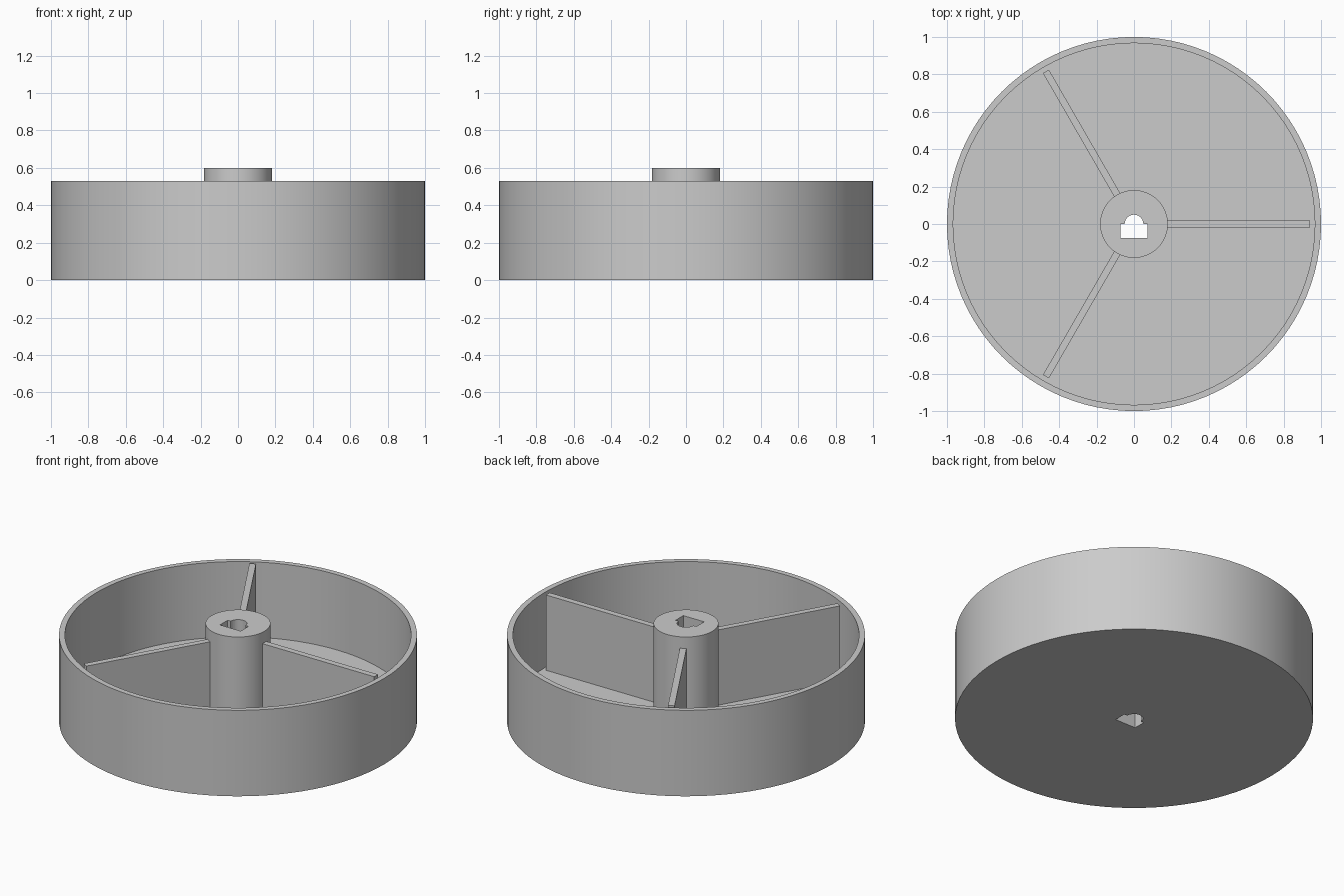
import bpy
import bmesh
from math import cos, sin, pi, radians
from mathutils import Matrix, Vector

WALL_TOP, FLOOR_TOP, HUB_TOP = 0.53, 0.066, 0.60
INNER_R, HUB_R = 0.967, 0.181
RIB_END, RIB_WIDTH = 0.942, 0.037

if "Cube" in bpy.data.objects:
    bpy.data.objects.remove(bpy.data.objects["Cube"], do_unlink=True)

grey = bpy.data.materials.new("plain grey")
grey.use_nodes = True
grey.diffuse_color = (0.6, 0.6, 0.6, 1)
grey.node_tree.nodes["Principled BSDF"].inputs["Base Color"].default_value = (0.6, 0.6, 0.6, 1)


def make_object(name, bm):
    bmesh.ops.recalc_face_normals(bm, faces=bm.faces)
    mesh = bpy.data.meshes.new(name)
    bm.to_mesh(mesh)
    bm.free()
    mesh.materials.append(grey)
    obj = bpy.data.objects.new(name, mesh)
    bpy.context.collection.objects.link(obj)
    return obj


def lathe(name, profile, steps=96):
    """Revolve an (r, z) profile whose ends lie on the axis."""
    bm = bmesh.new()
    verts = [bm.verts.new((r, 0, z)) for r, z in profile]
    edges = [bm.edges.new(pair) for pair in zip(verts, verts[1:])]
    bmesh.ops.spin(bm, geom=verts + edges, cent=(0, 0, 0), axis=(0, 0, 1),
                   angle=2 * pi, steps=steps)
    bmesh.ops.remove_doubles(bm, verts=bm.verts, dist=1e-5)
    return make_object(name, bm)


def prism(name, outline, z0, z1):
    """Extrude a flat outline upward."""
    bm = bmesh.new()
    face = bm.faces.new([bm.verts.new((x, y, z0)) for x, y in outline])
    top = bmesh.ops.extrude_face_region(bm, geom=[face])["geom"]
    bmesh.ops.translate(bm, vec=Vector((0, 0, z1 - z0)),
                        verts=[v for v in top if isinstance(v, bmesh.types.BMVert)])
    return make_object(name, bm)


def select_only(obj):
    bpy.ops.object.select_all(action='DESELECT')
    obj.select_set(True)
    bpy.context.view_layer.objects.active = obj


# Round dish with a flat floor, and the central hub standing on it
dish = lathe("dish", [(0, 0), (1, 0), (1, WALL_TOP), (INNER_R, WALL_TOP),
                      (INNER_R, FLOOR_TOP), (0, FLOOR_TOP)])
hub = lathe("hub", [(0, FLOOR_TOP), (HUB_R, FLOOR_TOP), (HUB_R, HUB_TOP), (0, HUB_TOP)], 64)

# Shaft hole: a rectangle with a half round on its back edge
arc = [(0.05 * cos(pi * i / 16), 0.05 * sin(pi * i / 16)) for i in range(17)]
outline = [(-0.071, 0), (-0.071, -0.075), (0.071, -0.075), (0.071, 0)] + arc
cutter = prism("shaft_hole_cutter", outline, -0.1, 0.8)
cutter.hide_render = True

for body in (dish, hub):
    cut = body.modifiers.new("shaft hole", 'BOOLEAN')
    cut.operation = 'DIFFERENCE'
    cut.solver = 'EXACT'
    cut.object = cutter
    select_only(body)
    bpy.ops.object.modifier_apply(modifier=cut.name)
    bpy.ops.object.shade_smooth_by_angle(angle=radians(30))

bpy.data.objects.remove(cutter, do_unlink=True)

# Three radial ribs, stopping just short of the wall
half = RIB_WIDTH / 2
start = HUB_R - 0.01
for i in range(3):
    rib = prism(f"rib_{i + 1}", [(start, -half), (RIB_END, -half), (RIB_END, half), (start, half)],
                FLOOR_TOP, WALL_TOP)
    rib.data.transform(Matrix.Rotation(i * 2 * pi / 3, 4, 'Z'))
